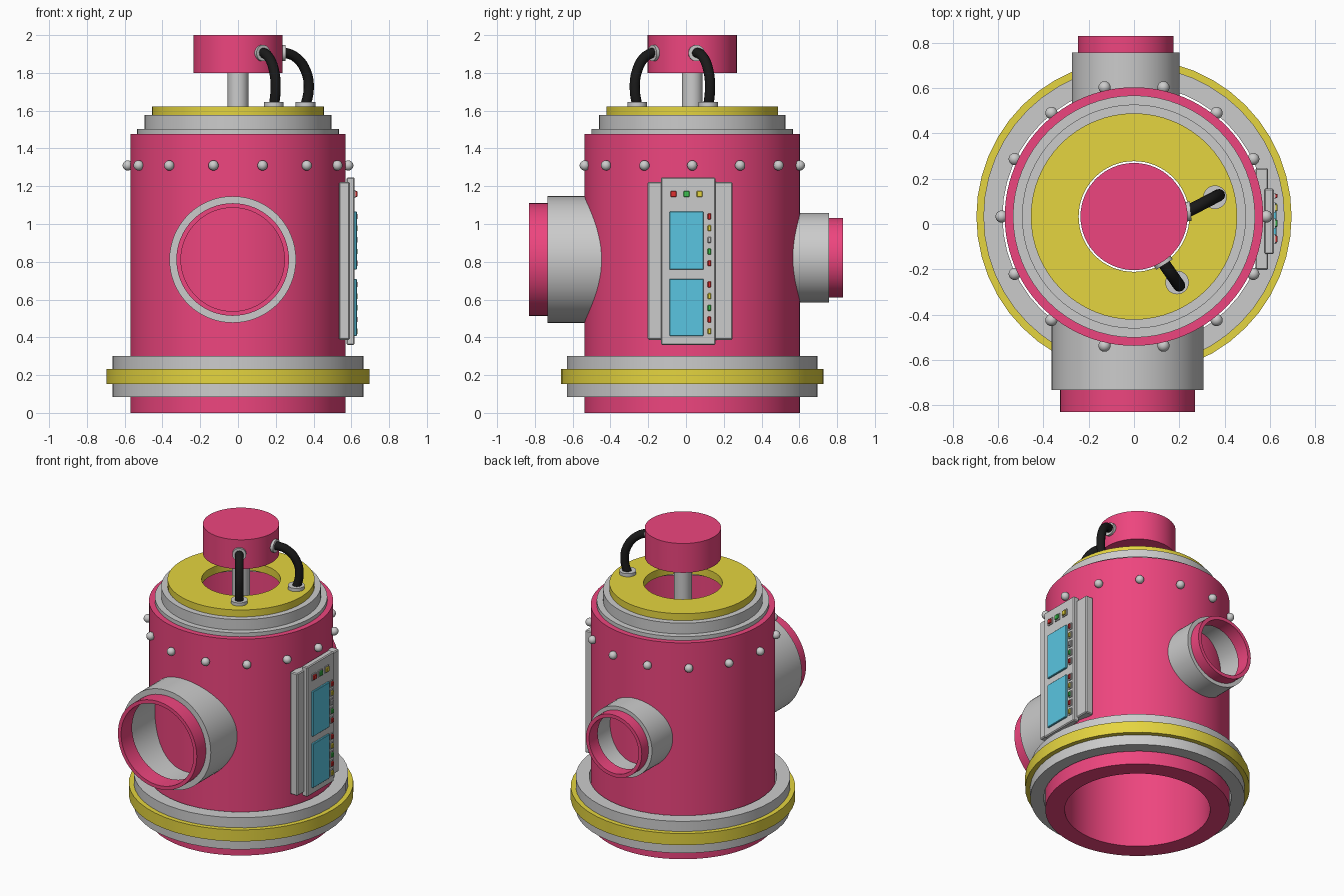
import bpy, bmesh, math
from mathutils import Vector, Matrix

if "Cube" in bpy.data.objects:
    bpy.data.objects.remove(bpy.data.objects["Cube"])

CY = 0.033  # the body axis sits slightly behind the origin


def material(name, rgb):
    m = bpy.data.materials.new(name)
    m.diffuse_color = (*rgb, 1)
    m.use_nodes = True
    m.node_tree.nodes["Principled BSDF"].inputs["Base Color"].default_value = m.diffuse_color
    return m


PINK = material("pink", (0.85, 0.06, 0.21))
YELLOW = material("yellow", (0.78, 0.66, 0.05))
CYAN = material("cyan", (0.10, 0.56, 0.75))
BLACK = material("black", (0.01, 0.01, 0.01))
RED = material("red", (0.75, 0.03, 0.03))
GREEN = material("green", (0.05, 0.55, 0.08))


def finish(name, bm, mat=None, smooth=True):
    bmesh.ops.recalc_face_normals(bm, faces=bm.faces)
    me = bpy.data.meshes.new(name)
    bm.to_mesh(me)
    bm.free()
    ob = bpy.data.objects.new(name, me)
    bpy.context.collection.objects.link(ob)
    if mat:
        me.materials.append(mat)
    if smooth:
        bpy.ops.object.select_all(action='DESELECT')
        ob.select_set(True)
        bpy.context.view_layer.objects.active = ob
        bpy.ops.object.shade_smooth_by_angle(angle=math.radians(35))
    return ob


def tube(name, ro, ri, a, b, mat=None, at=(0, CY, 0), axis=(0, 0, 1), n=64):
    """Hollow (or solid, ri = 0) cylinder from a to b along an axis through at."""
    bm = bmesh.new()
    if ri:
        rings = [[bm.verts.new((r * math.cos(t), r * math.sin(t), z))
                  for t in (2 * math.pi * i / n for i in range(n))]
                 for r, z in ((ro, a), (ro, b), (ri, b), (ri, a))]
        for k in range(4):
            p, q = rings[k], rings[(k + 1) % 4]
            for i in range(n):
                j = (i + 1) % n
                bm.faces.new((p[i], p[j], q[j], q[i]))
    else:
        bmesh.ops.create_cone(bm, cap_ends=True, segments=n, radius1=ro, radius2=ro, depth=b - a,
                              matrix=Matrix.Translation((0, 0, (a + b) / 2)))
    turn = Vector((0, 0, 1)).rotation_difference(Vector(axis)).to_matrix().to_4x4()
    bm.transform(Matrix.Translation(at) @ turn)
    return finish(name, bm, mat)


def box(name, x, y, z, mat=None, bevel=0.0):
    bm = bmesh.new()
    size = [q[1] - q[0] for q in (x, y, z)]
    mid = [(q[0] + q[1]) / 2 for q in (x, y, z)]
    bmesh.ops.create_cube(bm, size=1, matrix=Matrix.Translation(mid) @ Matrix.Diagonal((*size, 1)))
    if bevel:
        bmesh.ops.bevel(bm, geom=bm.edges[:], offset=bevel, segments=1, affect='EDGES')
    return finish(name, bm, mat, False)


# Body shell, base collar and stepped lid
tube("body_shell", 0.57, 0.45, 0, 1.477, PINK, n=96)
tube("base_collar", 0.664, 0.58, 0.085, 0.302, n=48)
tube("base_band", 0.695, 0.65, 0.154, 0.233, YELLOW, n=48)
tube("lid_step_lower", 0.534, 0.44, 1.47, 1.503)
tube("lid_step_upper", 0.494, 0.42, 1.50, 1.576)
tube("lid_plate", 0.455, 0.244, 1.57, 1.623, YELLOW)

# Raised head on its rod
tube("head", 0.236, 0, 1.80, 2.0, PINK)
tube("head_rod", 0.055, 0, 1.3, 1.81, n=32)

# Front and back ports
for side, sgn, cx, cz, ro, rp, inner, mid, outer in (
        ("front", -1, -0.028, 0.812, 0.335, 0.298, 0.40, 0.732, 0.83),
        ("back", 1, -0.036, 0.822, 0.237, 0.211, 0.50, 0.757, 0.83)):
    at, ax = (cx, 0, cz), (0, sgn, 0)
    tube(side + "_port_sleeve", ro, rp - 0.005, inner, mid, None, at, ax)
    tube(side + "_port_mouth", rp, rp - 0.024, mid - 0.02, outer, PINK, at, ax)

# Ring of round bolts
for i in range(14):
    t = 2 * math.pi * i / 14
    bm = bmesh.new()
    bmesh.ops.create_uvsphere(
        bm, u_segments=16, v_segments=10, radius=0.027,
        matrix=Matrix.Translation((0.584 * math.cos(t), CY + 0.584 * math.sin(t), 1.31)))
    finish(f"bolt_{i + 1}", bm)

# Control panel on the right side
box("panel_back", (0.535, 0.592), (-0.203, 0.246), (0.387, 1.222), None, 0.006)
box("panel_front", (0.575, 0.617), (-0.133, 0.156), (0.36, 1.247), None, 0.006)
for name, z in (("screen_upper", (0.758, 1.066)), ("screen_lower", (0.408, 0.71))):
    box(name, (0.61, 0.629), (-0.087, 0.093), z, CYAN, 0.003)


def button(name, y, z, w, h, mat):
    box(name + "_frame", (0.61, 0.623), (y - w / 2, y + w / 2), (z - h / 2, z + h / 2))
    w, h = w * 0.7, h * 0.7
    box(name, (0.612, 0.633), (y - w / 2, y + w / 2), (z - h / 2, z + h / 2), mat, 0.003)


for i, m in enumerate((RED, GREEN, YELLOW)):
    button(f"top_button_{i + 1}", -0.066 + i * 0.069, 1.159, 0.044, 0.044, m)
for row, z0, mats in (("upper", 1.04, (RED, YELLOW, None, GREEN, RED)),
                      ("lower", 0.68, (RED, YELLOW, GREEN, RED, YELLOW))):
    for i, m in enumerate(mats):
        button(f"{row}_light_{i + 1}", 0.124, z0 - i * 0.062, 0.026, 0.044, m)

# Cables arching from the head to the lid
PATH = ((-0.03, 1.905), (0.02, 1.905), (0.085, 1.875), (0.133, 1.81),
        (0.15, 1.73), (0.131, 1.63), (0.085, 1.54))
for i, (head, foot) in enumerate((((0.236, 0.055), (0.357, 0.118)),
                                  ((0.127, -0.167), (0.19, -0.258)))):
    head, foot = Vector(head), Vector(foot)
    d = (foot - head) / 0.131
    cu = bpy.data.curves.new(f"cable_{i + 1}", 'CURVE')
    cu.dimensions = '3D'
    cu.bevel_depth = 0.027
    cu.bevel_resolution = 4
    cu.use_fill_caps = True
    sp = cu.splines.new('BEZIER')
    sp.bezier_points.add(len(PATH) - 1)
    for bp, (s, z) in zip(sp.bezier_points, PATH):
        bp.co = (*(head + d * s), z)
        bp.handle_left_type = bp.handle_right_type = 'AUTO'
    ob = bpy.data.objects.new(f"cable_{i + 1}", cu)
    bpy.context.collection.objects.link(ob)
    cu.materials.append(BLACK)
    bpy.ops.object.select_all(action='DESELECT')
    ob.select_set(True)
    bpy.context.view_layer.objects.active = ob
    bpy.ops.object.convert(target='MESH')
    bpy.ops.object.shade_smooth_by_angle(angle=math.radians(40))
    # end fittings
    tube(f"cable_{i + 1}_foot_ring", 0.052, 0.024, 1.615, 1.645, None, (*foot, 0), n=32)
    out = Vector((head.x, head.y - CY, 0)).normalized()
    tube(f"cable_{i + 1}_head_ring", 0.043, 0.024, -0.012, 0.014, None, (*head, 1.905), out, n=32)
